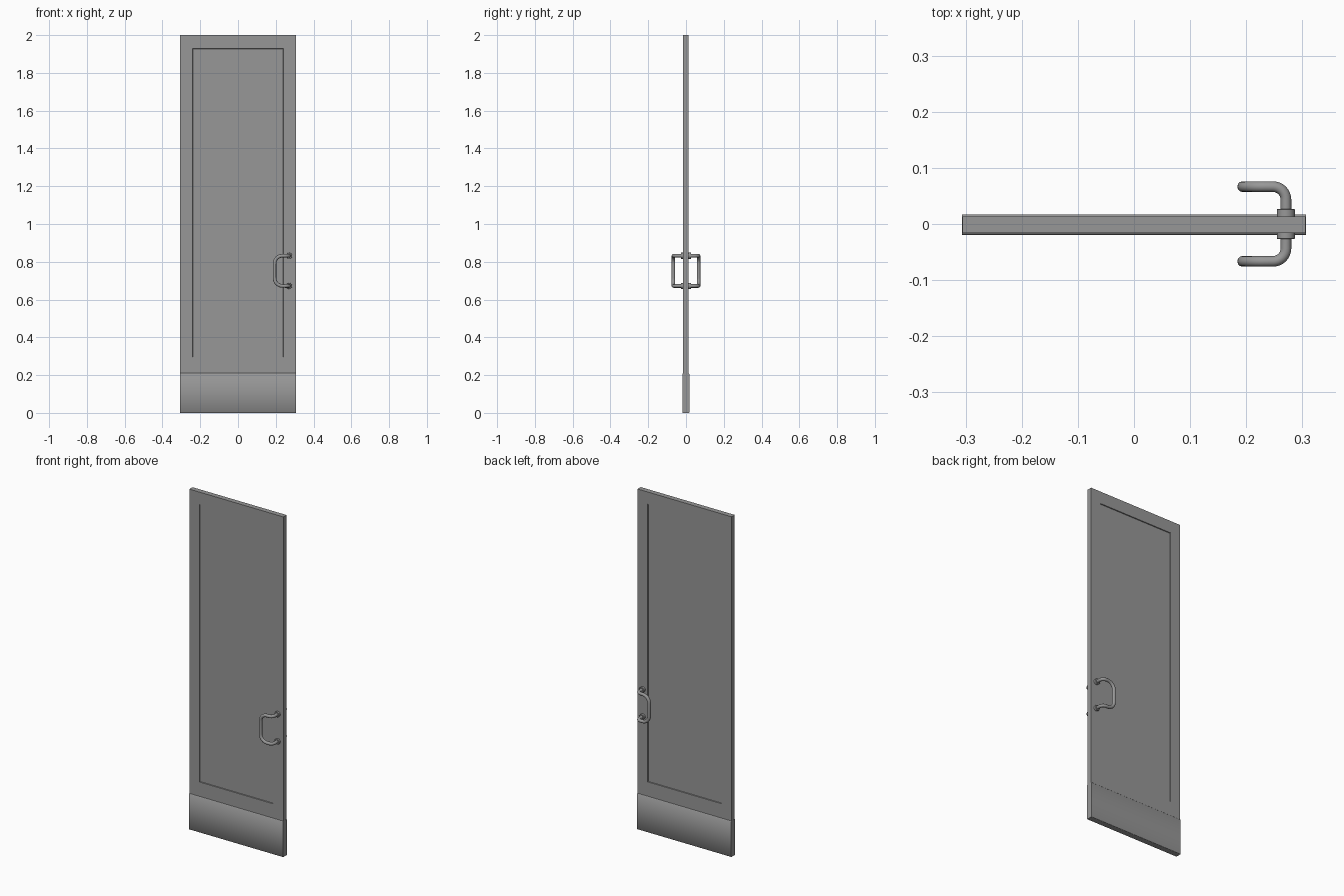
import bpy, bmesh
from math import pi, sin, cos, radians
from mathutils import Vector

if "Cube" in bpy.data.objects:
    bpy.data.objects.remove(bpy.data.objects["Cube"])

HALF_W = 0.306
Y_FRONT, Y_BACK = -0.0158, 0.0138
HANDLE_X, HANDLE_Z, HANDLE_H = 0.2708, 0.752, 0.08

GREY = bpy.data.materials.new("dark_grey")
GREY.diffuse_color = (0.31, 0.31, 0.31, 1)
GREY.use_nodes = True
GREY.node_tree.nodes["Principled BSDF"].inputs["Base Color"].default_value = GREY.diffuse_color


def smooth(ob, angle):
    bpy.ops.object.select_all(action='DESELECT')
    ob.select_set(True)
    bpy.context.view_layer.objects.active = ob
    bpy.ops.object.shade_smooth_by_angle(angle=radians(angle))


def mesh_object(name, bm):
    bmesh.ops.recalc_face_normals(bm, faces=bm.faces)
    me = bpy.data.meshes.new(name)
    bm.to_mesh(me)
    bm.free()
    me.materials.append(GREY)
    ob = bpy.data.objects.new(name, me)
    bpy.context.collection.objects.link(ob)
    return ob


def rect(bm, hw, z0, z1, y):
    return [bm.verts.new((x, y, z)) for x, z in ((-hw, z0), (hw, z0), (hw, z1), (-hw, z1))]


def bridge(bm, a, b):
    for i in range(len(a)):
        j = (i + 1) % len(a)
        bm.faces.new((a[i], a[j], b[j], b[i]))


# Door leaf with a shallow sunken panel on both sides
bm = bmesh.new()
outers = []
for y, d in ((Y_FRONT, 0.005), (Y_BACK, -0.005)):
    outer = rect(bm, HALF_W, 0.0, 2.0, y)
    rim = rect(bm, 0.240, 0.295, 1.928, y)
    sunk = rect(bm, 0.239, 0.296, 1.927, y + d)
    bridge(bm, outer, rim)
    bridge(bm, rim, sunk)
    bm.faces.new(sunk)
    outers.append(outer)
bridge(bm, *outers)
mesh_object("door_leaf", bm)

# Kick plate wrapping the bottom of the leaf, with softly shaded chamfers
bm = bmesh.new()
f, b, c = -0.0193, 0.0173, 0.0015
profile = [(f + c, 0), (b - c, 0), (b, c), (b, 0.207), (Y_BACK, 0.2105),
           (Y_FRONT, 0.2105), (f, 0.207), (f, c)]
ends = [[bm.verts.new((x, y, z)) for y, z in profile] for x in (-HALF_W - 0.0005, HALF_W + 0.0005)]
bridge(bm, *ends)
for e in ends:
    bm.faces.new(e)
smooth(mesh_object("kick_plate", bm), 60)


def fillet(points, radii, steps=8):
    """Round the right-angle corners of a path."""
    pts = [Vector(p) for p in points]
    out = [pts[0]]
    for i, r in enumerate(radii, 1):
        p = pts[i]
        u, v = (pts[i - 1] - p).normalized(), (pts[i + 1] - p).normalized()
        centre = p + (u + v) * r
        for k in range(steps + 1):
            t = k / steps * pi / 2
            out.append(centre - v * r * cos(t) - u * r * sin(t))
    return out + [pts[-1]]


# Pull handles and their collars, one set per side
for side, label in ((-1, "front"), (1, "back")):
    y_in, y_out, x_in = side * 0.012, side * 0.0665, 0.1935
    top, low = HANDLE_Z + HANDLE_H, HANDLE_Z - HANDLE_H
    path = fillet([(HANDLE_X, y_in, top), (HANDLE_X, y_out, top), (x_in, y_out, top),
                   (x_in, y_out, low), (HANDLE_X, y_out, low), (HANDLE_X, y_in, low)],
                  [0.023, 0.042, 0.042, 0.023])
    cu = bpy.data.curves.new(label + "_handle", 'CURVE')
    cu.dimensions = '3D'
    cu.bevel_depth = 0.0095
    cu.bevel_resolution = 4
    cu.materials.append(GREY)
    sp = cu.splines.new('POLY')
    sp.points.add(len(path) - 1)
    for q, p in zip(sp.points, path):
        q.co = (*p, 1)
    ob = bpy.data.objects.new(label + "_handle", cu)
    bpy.context.collection.objects.link(ob)
    bpy.ops.object.select_all(action='DESELECT')
    ob.select_set(True)
    bpy.context.view_layer.objects.active = ob
    bpy.ops.object.convert(target='MESH')
    smooth(bpy.context.object, 35)

    for z, where in ((top, "upper"), (low, "lower")):
        bpy.ops.mesh.primitive_cylinder_add(vertices=24, radius=0.016, depth=0.015,
                                            location=(HANDLE_X, side * 0.0195, z), rotation=(pi / 2, 0, 0))
        collar = bpy.context.object
        collar.name = f"{label}_{where}_collar"
        collar.data.materials.append(GREY)
        bev = collar.modifiers.new("rounded_rim", 'BEVEL')
        bev.width, bev.segments = 0.0015, 2
        smooth(collar, 35)
